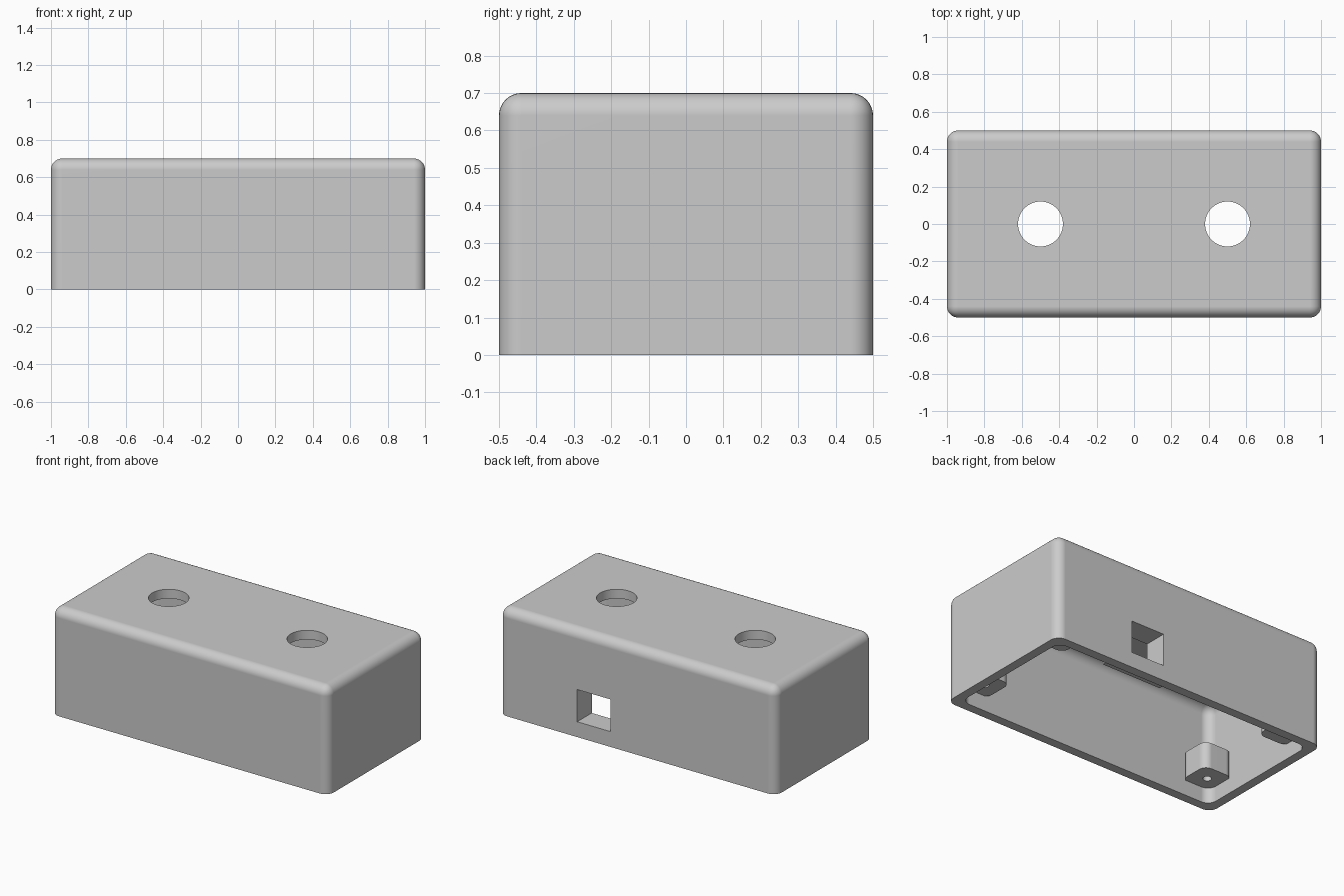
import bpy, bmesh, math

if "Cube" in bpy.data.objects:
    bpy.data.objects.remove(bpy.data.objects["Cube"])

WALL, RADIUS = 0.06, 0.06

grey = bpy.data.materials.new("light_grey_plastic")
grey.diffuse_color = (0.6, 0.6, 0.6, 1)
grey.use_nodes = True
grey.node_tree.nodes["Principled BSDF"].inputs["Base Color"].default_value = grey.diffuse_color


def new_object(name, bm):
    bmesh.ops.recalc_face_normals(bm, faces=bm.faces)
    mesh = bpy.data.meshes.new(name)
    bm.to_mesh(mesh)
    bm.free()
    mesh.materials.append(grey)
    obj = bpy.data.objects.new(name, mesh)
    bpy.context.collection.objects.link(obj)
    return obj


def box(name, lo, hi, radius=0, round_top=False):
    """Box between two corners; vertical edges (and top edges) rounded."""
    bm = bmesh.new()
    bmesh.ops.create_cube(bm, size=1)
    for v in bm.verts:
        v.co = [(a + b) / 2 + c * (b - a) for a, b, c in zip(lo, hi, v.co)]
    if radius:
        mid = (lo[2] + hi[2]) / 2
        edges = []
        for e in bm.edges:
            upper = sum(v.co.z > mid for v in e.verts)
            if upper == 1 or (round_top and upper == 2):
                edges.append(e)
        bmesh.ops.bevel(bm, geom=edges, offset=radius, segments=8,
                        profile=0.5, affect='EDGES')
    return new_object(name, bm)


def cylinder(name, x, y, z0, z1, radius, sides):
    bm = bmesh.new()
    bmesh.ops.create_cone(bm, cap_ends=True, segments=sides, radius1=radius,
                          radius2=radius, depth=z1 - z0)
    bmesh.ops.translate(bm, verts=bm.verts, vec=(x, y, (z0 + z1) / 2))
    return new_object(name, bm)


def combine(target, other, operation):
    """Apply a boolean and remove the helper."""
    other.hide_render = True
    mod = target.modifiers.new("boolean", 'BOOLEAN')
    mod.operation, mod.object, mod.solver = operation, other, 'EXACT'
    bpy.context.view_layer.objects.active = target
    bpy.ops.object.modifier_apply(modifier=mod.name)
    bpy.data.objects.remove(other)


# Hollow rounded shell, open underneath
shell = box("enclosure_shell", (-1, -0.5, 0), (1, 0.5, 0.7), RADIUS, True)
cavity = box("cavity", (-1 + WALL, -0.5 + WALL, -0.2),
             (1 - WALL, 0.5 - WALL, 0.7 - WALL), RADIUS, True)
combine(shell, cavity, 'DIFFERENCE')

# Thick block behind the socket window in the back wall
combine(shell, box("socket_block", (0.10, 0.35, 0.05), (0.53, 0.47, 0.36)), 'UNION')
combine(shell, box("socket_window", (0.195, 0.2, 0.10), (0.435, 0.6, 0.31)), 'DIFFERENCE')

# Screw bosses in the four corners
for sx in (-1, 1):
    for sy in (-1, 1):
        cx, cy = sx * 0.845, sy * 0.345
        boss = box("corner_boss", (cx - 0.105, cy - 0.105, 0.10),
                   (cx + 0.105, cy + 0.105, 0.27), 0.05)
        combine(shell, boss, 'UNION')
        combine(shell, cylinder("screw_hole", cx, cy, 0.05, 0.32, 0.026, 24), 'DIFFERENCE')

# Two round holes in the top
for x in (-0.5, 0.5):
    combine(shell, cylinder("top_hole", x, 0, 0.5, 0.8, 0.12, 64), 'DIFFERENCE')

# Smooth roundings, flat panels
bpy.ops.object.select_all(action='DESELECT')
shell.select_set(True)
bpy.context.view_layer.objects.active = shell
bpy.ops.object.shade_smooth_by_angle(angle=math.radians(30))
weighted = shell.modifiers.new("weighted_normals", 'WEIGHTED_NORMAL')
weighted.keep_sharp = True
